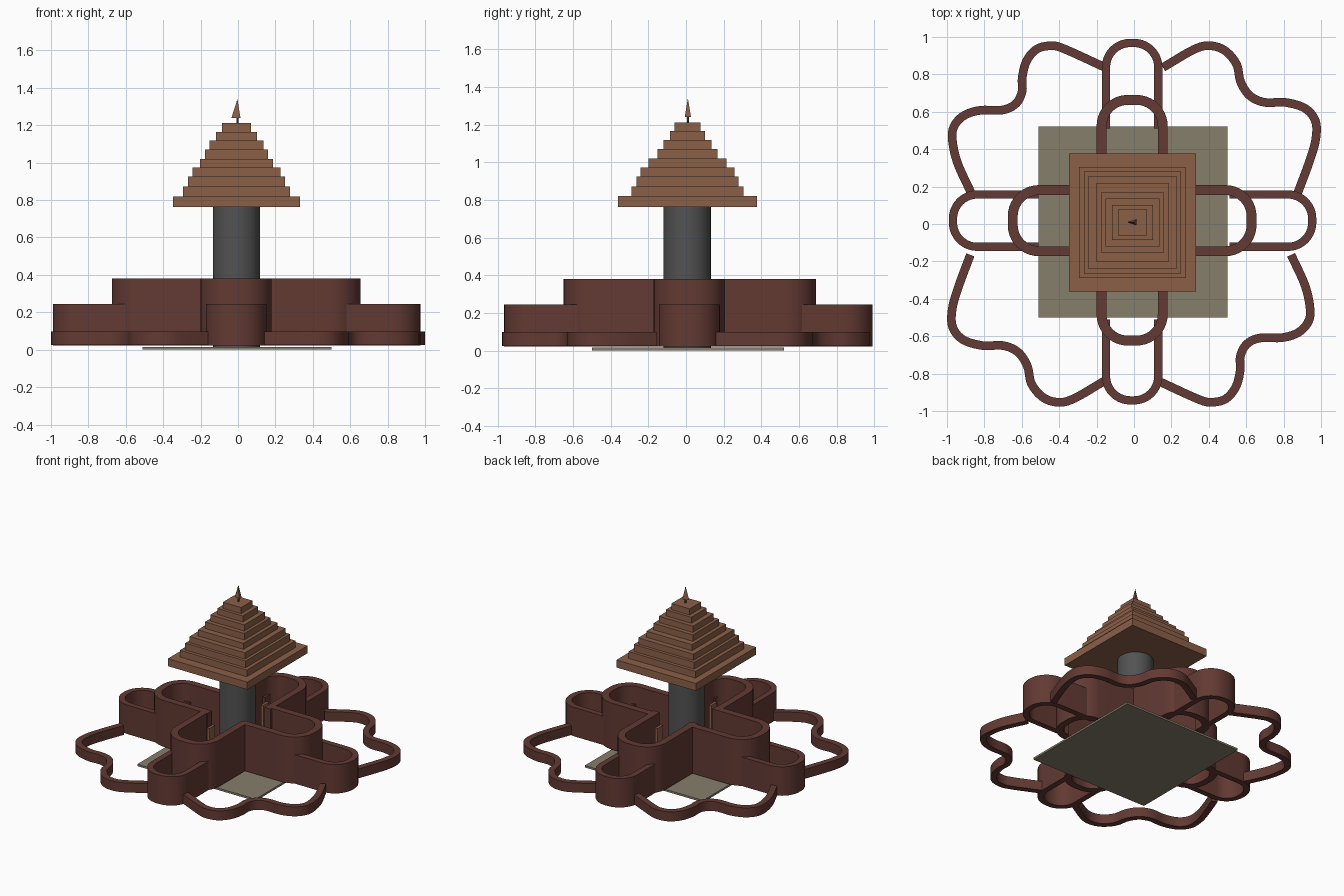
import bpy, bmesh, math
from mathutils import Vector

if "Cube" in bpy.data.objects:
    bpy.data.objects.remove(bpy.data.objects["Cube"])


def material(name, rgb):
    m = bpy.data.materials.new(name)
    m.diffuse_color = (*rgb, 1)
    m.use_nodes = True
    m.node_tree.nodes["Principled BSDF"].inputs["Base Color"].default_value = m.diffuse_color
    return m


BRICK = material("red_brick", (0.125, 0.042, 0.033))
WOOD = material("roof_brown", (0.26, 0.115, 0.064))
STONE = material("floor_stone", (0.24, 0.21, 0.15))
GREY = material("column_grey", (0.085, 0.085, 0.085))


def add_object(name, bm, mat, smooth=False):
    bmesh.ops.recalc_face_normals(bm, faces=bm.faces)
    me = bpy.data.meshes.new(name)
    bm.to_mesh(me)
    bm.free()
    me.materials.append(mat)
    ob = bpy.data.objects.new(name, me)
    bpy.context.collection.objects.link(ob)
    if smooth:
        bpy.ops.object.select_all(action='DESELECT')
        bpy.context.view_layer.objects.active = ob
        ob.select_set(True)
        bpy.ops.object.shade_smooth_by_angle(angle=math.radians(35))
    return ob


def box(name, x0, x1, y0, y1, z0, z1, mat):
    bm = bmesh.new()
    bmesh.ops.create_cube(bm, size=1)
    for v in bm.verts:
        v.co = ((x0 + x1) / 2 + v.co.x * (x1 - x0),
                (y0 + y1) / 2 + v.co.y * (y1 - y0),
                (z0 + z1) / 2 + v.co.z * (z1 - z0))
    return add_object(name, bm, mat)


def cone(name, r1, r2, x, y, z0, z1, sides, mat, turn=0, smooth=False):
    bm = bmesh.new()
    bmesh.ops.create_cone(bm, cap_ends=True, segments=sides, radius1=r1, radius2=r2, depth=z1 - z0)
    ob = add_object(name, bm, mat, smooth)
    ob.location = (x, y, (z0 + z1) / 2)
    ob.rotation_euler.z = turn
    return ob


def wall(name, path, thick, z0, z1):
    """Upright wall of even thickness along an open centre line."""
    pts = [Vector(p) for p in path]
    bm = bmesh.new()
    rings = []
    for i, p in enumerate(pts):
        t = (pts[min(i + 1, len(pts) - 1)] - pts[max(i - 1, 0)]).normalized()
        n = Vector((-t.y, t.x)) * thick / 2
        a, b = p + n, p - n
        rings.append([bm.verts.new(c) for c in ((a.x, a.y, z0), (b.x, b.y, z0),
                                                (b.x, b.y, z1), (a.x, a.y, z1))])
    for r, s in zip(rings, rings[1:]):
        for k in range(4):
            bm.faces.new((r[k], r[(k + 1) % 4], s[(k + 1) % 4], s[k]))
    bm.faces.new(rings[0])
    bm.faces.new(rings[-1])
    return add_object(name, bm, BRICK, True)


def u_path(half, start, end, r):
    """U-shaped line opening towards the centre, pointing along +y."""
    right = [(half, start)]
    for i in range(11):
        a = math.pi / 2 * i / 10
        right.append((half - r + r * math.cos(a), end - r + r * math.sin(a)))
    return right + [(-x, y) for x, y in reversed(right)]


def spline(points, steps=5):
    """Catmull-Rom curve through the points."""
    p = [Vector(q) for q in points]
    p = [2 * p[0] - p[1]] + p + [2 * p[-1] - p[-2]]
    out = []
    for a, b, c, d in zip(p, p[1:], p[2:], p[3:]):
        for i in range(steps):
            t = i / steps
            out.append(0.5 * (2 * b + (c - a) * t + (2 * a - 5 * b + 4 * c - d) * t * t
                              + (3 * b - a - 3 * c + d) * t ** 3))
    return out + [p[-2]]


# floor plate
box("floor_plate", -0.51, 0.50, -0.5, 0.52, 0, 0.015, STONE)

# tall and low bay walls, one pair per side
# (side, turn, offset, tall reach, low reach)
for side, turn, off, tall, low in (("back", 0, (-0.01, 0), 0.69, 0.99),
                                   ("left", 90, (0, 0.018), 0.675, 0.99),
                                   ("front", 180, (-0.01, 0), 0.65, 0.965),
                                   ("right", 270, (0, 0.018), 0.655, 0.975)):
    a = math.radians(turn)
    h = 0.026
    for kind, outer, start, reach, t, rad, top in (("tall", 0.19, 0.14, tall, 0.053, 0.14, 0.38),
                                                   ("low", 0.162, 0.51, low, 0.044, 0.13, 0.245)):
        path = [(x * math.cos(a) - y * math.sin(a) + off[0],
                 x * math.sin(a) + y * math.cos(a) + off[1])
                for x, y in u_path(outer - t / 2, start, reach - t / 2, rad)]
        wall(f"{side}_{kind}_bay_wall", path, t, 0.022, top)

# wavy garden walls, each shape repeated on the opposite corner
back_left = [(-.87, .165), (-.945, .33), (-.972, .46), (-.958, .53), (-.905, .582),
             (-.82, .608), (-.70, .61), (-.63, .645), (-.598, .71), (-.598, .78),
             (-.575, .87), (-.52, .935), (-.44, .953), (-.365, .933), (-.155, .837)]
back_right = [(.155, .837), (.32, .933), (.405, .953), (.485, .928), (.548, .855),
              (.57, .76), (.62, .685), (.70, .65), (.81, .65), (.915, .618),
              (.97, .55), (.972, .455), (.94, .34), (.875, .165)]
for name, opposite, pts, cx in (("back_left", "front_right", back_left, -0.015),
                                ("back_right", "front_left", back_right, 0.0)):
    wall(name + "_garden_wall", spline(pts), 0.046, 0.025, 0.098)
    wall(opposite + "_garden_wall", spline([(2 * cx - x, -y) for x, y in pts]),
         0.046, 0.025, 0.098)

# central column and small door panels beside it
cone("central_column", 0.126, 0.126, -0.008, 0.006, 0.015, 0.77, 40, GREY, smooth=True)
for s, name in ((1, "back_door"), (-1, "front_door")):
    xs, ys = sorted((s * 0.035, s * 0.055)), sorted((s * 0.23, s * 0.30))
    box(name, *xs, *ys, 0.03, 0.34, WOOD)

# stepped roof: half width, half depth, top height of each tier
z = 0.762
for i, (hx, hy, top) in enumerate(((.339, .368, .82), (.286, .297, .872), (.258, .272, .925),
                                   (.236, .249, .973), (.195, .208, 1.02), (.168, .16, 1.07),
                                   (.145, .127, 1.118), (.109, .094, 1.165), (.078, .07, 1.212))):
    box(f"roof_tier_{i + 1}", -.008 - hx, -.008 + hx, .008 - hy, .008 + hy, z, top, WOOD)
    z = top

# finial
cone("finial_stem", 0.006, 0.006, -0.003, 0.01, 1.205, 1.245, 8, GREY)
cone("finial_point", 0.032, 0.0, -0.003, 0.01, 1.24, 1.34, 3, WOOD, turn=math.radians(90)).scale = (0.6, 1, 1)
bpy.data.objects["finial_point"].rotation_euler.z = math.radians(90)
